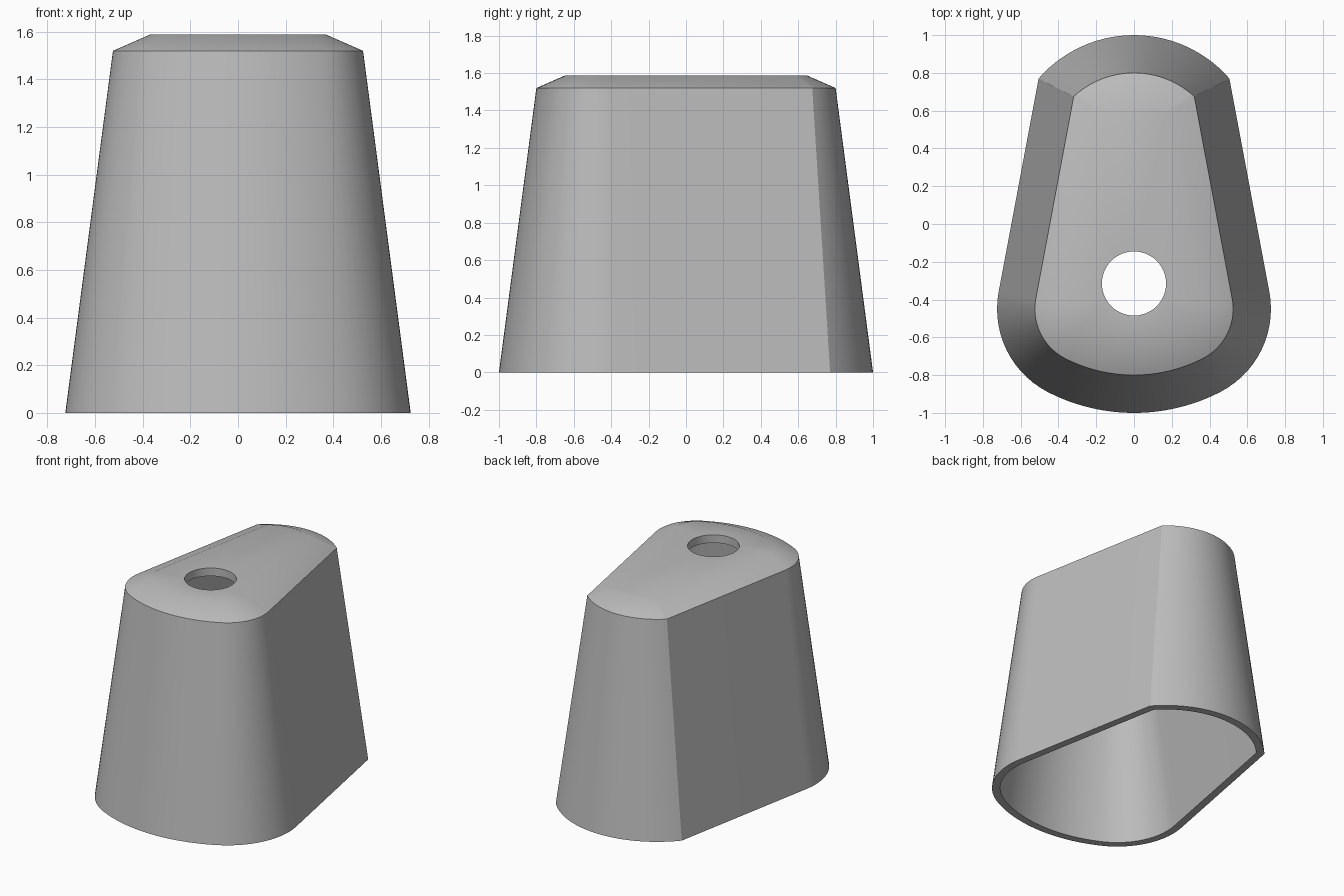
import bpy, bmesh, math

if "Cube" in bpy.data.objects:
    bpy.data.objects.remove(bpy.data.objects["Cube"])

# Outline: wide rear arc, straight tapering sides, rounded front corners, broad front arc
BACK_Y, BACK_R = 0.33, 0.67
CORNER, CORNER_R = (0.231, -0.45), 0.494
SIDE_N, SIDE_C = (0.983, 0.184), 0.638
WALL = 0.055
HOLE_Y, HOLE_R = -0.315, 0.17


def arc(cx, cy, r, a0, a1, n):
    return [(cx + r * math.cos(a0 + (a1 - a0) * i / n),
             cy + r * math.sin(a0 + (a1 - a0) * i / n)) for i in range(n + 1)]


def outline(d):
    """Closed outline moved inward by d."""
    r = BACK_R - d
    # rear corner: where the side line meets the rear arc
    side_angle = math.atan2(SIDE_N[1], SIDE_N[0])
    reach = (SIDE_C - d) - SIDE_N[1] * BACK_Y
    rear = side_angle + math.acos(min(1, reach / r))
    front = math.atan2(CORNER[1], CORNER[0])
    half = arc(0, 0, 1 - d, -math.pi / 2, front, 12)
    half += arc(*CORNER, CORNER_R - d, front, side_angle, 14)[1:]
    half += arc(0, BACK_Y, r, rear, math.pi / 2, 14)
    return half + [(-x, y) for x, y in reversed(half[1:-1])]


def ring(bm, pts, z):
    return [bm.verts.new((x, y, z)) for x, y in pts]


def skin(bm, a, b):
    n = len(a)
    for i in range(n):
        j = (i + 1) % n
        bm.faces.new((a[i], a[j], b[j], b[i]))


def fill(bm, *rings):
    """Flat face between an outline and the hole."""
    edges = []
    for r in rings:
        for i in range(len(r)):
            pair = (r[i], r[(i + 1) % len(r)])
            edges.append(bm.edges.get(pair) or bm.edges.new(pair))
    bmesh.ops.triangle_fill(bm, edges=edges, use_beauty=True)


bm = bmesh.new()

# Shell: inner ceiling edge, inner wall, bottom rim, outer wall, sloped shoulder
levels = [(0.355 + 0.04, 1.53), (0.2 + WALL, 1.465), (WALL, 0.0),
          (0.0, 0.0), (0.2, 1.52), (0.355, 1.588)]
rings = [ring(bm, outline(d), z) for d, z in levels]
for a, b in zip(rings, rings[1:]):
    skin(bm, a, b)

# Round hole through the top
circle = arc(0, HOLE_Y, HOLE_R, 0, 2 * math.pi, 48)[:-1]
hole_low, hole_top = ring(bm, circle, 1.53), ring(bm, circle, 1.588)
skin(bm, hole_low, hole_top)
fill(bm, rings[-1], hole_top)
fill(bm, rings[0], hole_low)
bmesh.ops.recalc_face_normals(bm, faces=bm.faces)

mesh = bpy.data.meshes.new("cap_shell")
bm.to_mesh(mesh)
bm.free()
cap = bpy.data.objects.new("cap_shell", mesh)
bpy.context.collection.objects.link(cap)

grey = bpy.data.materials.new("light grey")
grey.diffuse_color = (0.5, 0.5, 0.5, 1)
grey.use_nodes = True
grey.node_tree.nodes["Principled BSDF"].inputs["Base Color"].default_value = grey.diffuse_color
mesh.materials.append(grey)

bpy.context.view_layer.objects.active = cap
cap.select_set(True)
bpy.ops.object.shade_smooth_by_angle(angle=math.radians(30))
